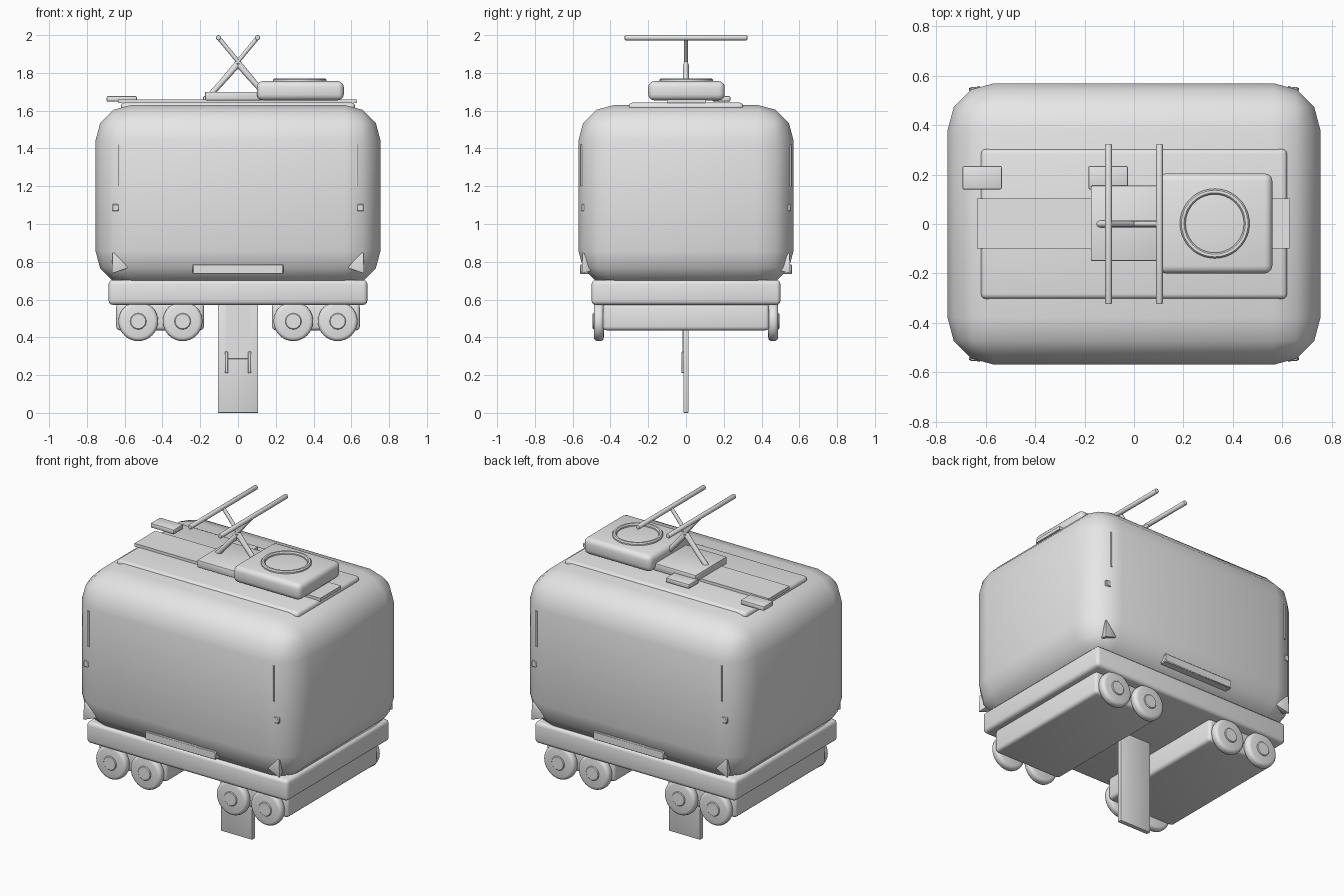
import bpy, bmesh, math
from mathutils import Vector, Matrix

cube = bpy.data.objects.get("Cube")
if cube:
    bpy.data.objects.remove(cube, do_unlink=True)

GREY = bpy.data.materials.new("light_grey")
GREY.use_nodes = True
GREY.diffuse_color = (0.8, 0.8, 0.8, 1)
GREY.node_tree.nodes["Principled BSDF"].inputs["Base Color"].default_value = (0.8, 0.8, 0.8, 1)


def finish(name, bm, bevel=0, segments=3, angle=40):
    """Bevel the sharp edges, then turn the mesh into a shaded object."""
    if bevel:
        sharp = [e for e in bm.edges if e.calc_face_angle(0) > 0.7]
        bmesh.ops.bevel(bm, geom=sharp, offset=bevel, segments=segments,
                        profile=0.5, affect='EDGES', clamp_overlap=True)
    bmesh.ops.recalc_face_normals(bm, faces=bm.faces)
    mesh = bpy.data.meshes.new(name)
    bm.to_mesh(mesh)
    bm.free()
    mesh.materials.append(GREY)
    obj = bpy.data.objects.new(name, mesh)
    bpy.context.collection.objects.link(obj)
    bpy.ops.object.select_all(action='DESELECT')
    obj.select_set(True)
    bpy.context.view_layer.objects.active = obj
    bpy.ops.object.shade_smooth_by_angle(angle=math.radians(angle))
    return obj


def box(name, xs, ys, zs, bevel=0, segments=3, angle=40):
    """Box given by its limits on each axis."""
    bm = bmesh.new()
    bmesh.ops.create_cube(bm, size=1)
    limits = (xs, ys, zs)
    for v in bm.verts:
        v.co = [(a + b) / 2 + c * (b - a) for (a, b), c in zip(limits, v.co)]
    return finish(name, bm, bevel, segments, angle)


def rod(name, start, end, radius, bevel=0, sides=16, segments=3):
    """Cylinder between two points."""
    start, end = Vector(start), Vector(end)
    axis = end - start
    turn = axis.to_track_quat('Z', 'Y').to_matrix().to_4x4()
    bm = bmesh.new()
    bmesh.ops.create_cone(bm, cap_ends=True, segments=sides, radius1=radius, radius2=radius,
                          depth=axis.length, matrix=Matrix.Translation((start + end) / 2) @ turn)
    return finish(name, bm, bevel, segments)


def hull(name, points, bevel=0):
    """Convex solid around a few points."""
    bm = bmesh.new()
    verts = [bm.verts.new(p) for p in points]
    bmesh.ops.convex_hull(bm, input=verts)
    return finish(name, bm, bevel, 2)


# Cabin shell and floor frame
box("cabin", (-0.755, 0.755), (-0.57, 0.57), (0.67, 1.63), 0.19, 3, 60)
box("floor_frame", (-0.685, 0.685), (-0.5, 0.5), (0.572, 0.703), 0.022)

# Bogies with two wheels on each side
for end, label in ((-1, "right"), (1, "left")):
    xs = sorted((end * 0.18, end * 0.645))
    box(f"bogie_{label}", xs, (-0.44, 0.44), (0.437, 0.58), 0.02)
    for i, x in enumerate((0.293, 0.528)):
        for side, face in ((-1, "front"), (1, "back")):
            rod(f"wheel_{label}_{face}_{i}", (end * x, side * 0.435, 0.485),
                (end * x, side * 0.488, 0.485), 0.105, 0.02, 32)
            rod(f"hub_{label}_{face}_{i}", (end * x, side * 0.45, 0.485),
                (end * x, side * 0.494, 0.485), 0.043, 0.004, 24, 1)

# Support post with its bracket
box("support_post", (-0.107, 0.107), (-0.014, 0.014), (0, 0.59), 0.004, 2)
box("post_panel", (-0.066, 0.066), (-0.018, 0), (0.32, 0.585))
box("bracket_bar", (-0.055, 0.055), (-0.02, 0), (0.285, 0.322), 0.003, 1)
for s in (-1, 1):
    box("bracket_arm", sorted((s * 0.053, s * 0.07)), (-0.024, 0), (0.21, 0.325), 0.003, 1)

# Fittings repeated on the front and back
for y in (-1, 1):
    box("step_ledge", (-0.24, 0.24), sorted((y * 0.48, y * 0.56)), (0.735, 0.786), 0.004, 1)
    for x in (-1, 1):
        corner = ((0.67, 0.553, 0.735), (0.665, 0.55, 0.855), (0.575, 0.54, 0.768),
                  (0.655, 0.485, 0.755), (0.59, 0.45, 0.80))
        hull("corner_lamp", [(x * a, y * b, c) for a, b, c in corner], 0.006)
        box("hand_rail", sorted((x * 0.624, x * 0.634)), sorted((y * 0.52, y * 0.559)), (1.2, 1.42))
        box("door_latch", sorted((x * 0.63, x * 0.665)), sorted((y * 0.51, y * 0.554)),
            (1.068, 1.105), 0.004, 1)

# Roof platform, walkway and equipment boxes
box("roof_platform", (-0.62, 0.62), (-0.303, 0.303), (1.6, 1.643), 0.02)
box("roof_walkway", (-0.635, 0.63), (-0.1, 0.103), (1.64, 1.66))
for i, x in enumerate((-0.695, -0.185)):
    box(f"roof_box_{i}", (x, x + 0.16), (0.14, 0.235), (1.648, 1.677), 0.007, 2)

# Cooling unit with a fan ring
box("cooling_unit", (0.1, 0.56), (-0.2, 0.205), (1.655, 1.756), 0.03)
bm = bmesh.new()
count = 48
loops = []
for i in range(count):
    a = 2 * math.pi * i / count
    loops.append([bm.verts.new((0.327 + r * math.cos(a), 0.002 + r * math.sin(a), z))
                  for r, z in ((0.141, 1.745), (0.141, 1.764), (0.135, 1.771),
                               (0.124, 1.771), (0.118, 1.764), (0.118, 1.745))])
for i in range(count):
    a, b = loops[i], loops[(i + 1) % count]
    for j in range(len(a)):
        k = (j + 1) % len(a)
        bm.faces.new((a[j], b[j], b[k], a[k]))
finish("fan_ring", bm)

# Current collector: base, crossed arms and two contact bars
box("collector_base", (-0.175, 0.13), (-0.15, 0.155), (1.655, 1.7), 0.006, 2)
for s in (-1, 1):
    rod("collector_arm", (s * 0.145, 0, 1.685), (-s * 0.103, 0, 1.986), 0.011)
    rod("arm_sleeve", (s * 0.145, 0, 1.685), (0, 0, 1.845), 0.015, 0.003, 16, 1)
    rod("contact_bar", (s * 0.103, -0.325, 1.986), (s * 0.103, 0.325, 1.986), 0.014, 0.006, 16, 2)
